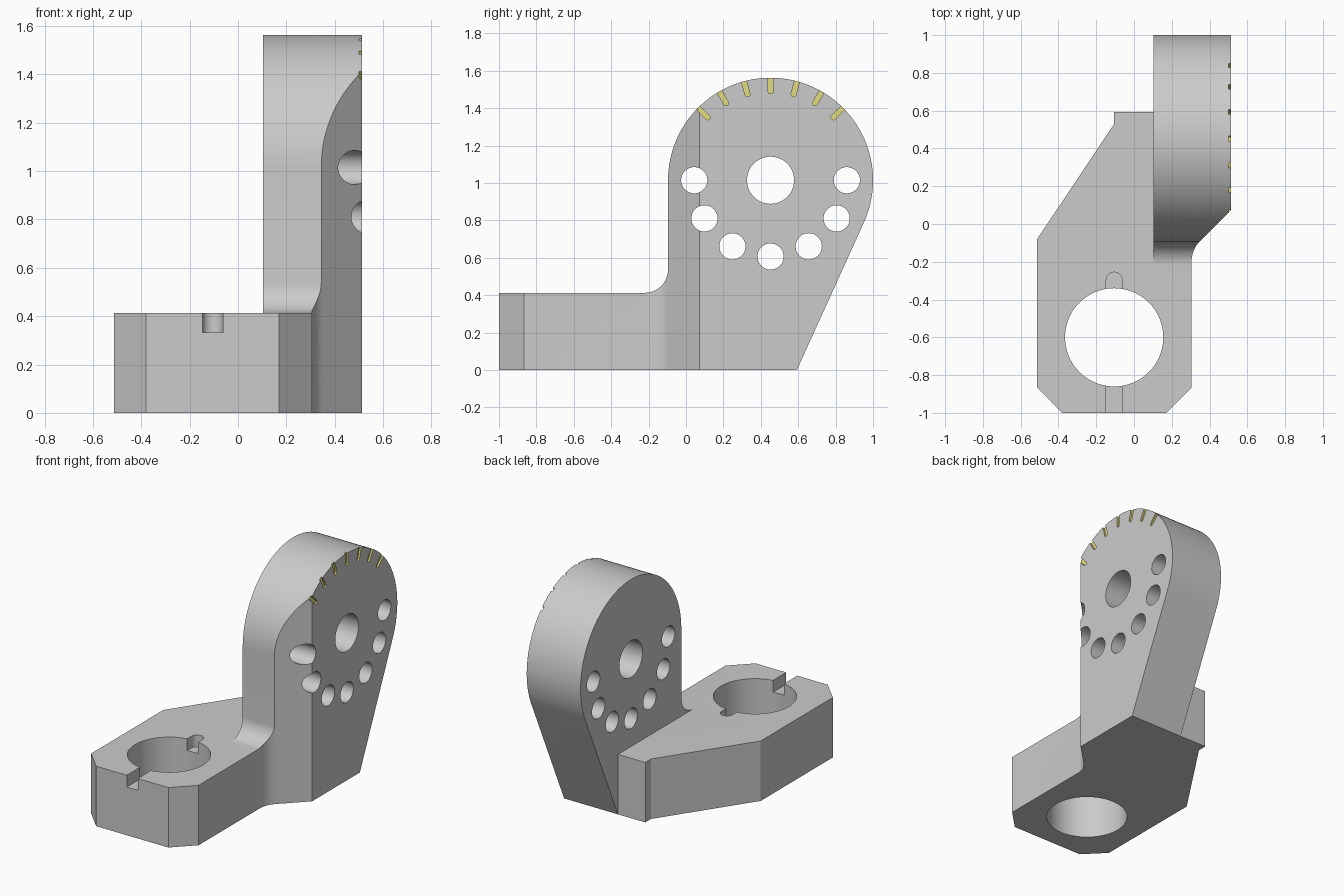
import bpy, bmesh
from math import cos, sin, radians, degrees, atan2, acos, hypot

if "Cube" in bpy.data.objects:
    bpy.data.objects.remove(bpy.data.objects["Cube"])


def arc(cx, cy, r, a0, a1, n):
    return [(cx + r * cos(radians(a0 + (a1 - a0) * i / n)),
             cy + r * sin(radians(a0 + (a1 - a0) * i / n))) for i in range(n + 1)]


def circle(cx, cy, r, n=64):
    return arc(cx, cy, r, 0, 360, n)[:-1]


def prism(name, outlines, lo, hi, axis='z', mat=None):
    """Extrude 2D outlines along z (xy outlines) or x (yz outlines)."""
    bm = bmesh.new()
    for pts in outlines:
        co = [(a, b, lo) if axis == 'z' else (lo, a, b) for a, b in pts]
        face = bm.faces.new([bm.verts.new(c) for c in co])
        ext = bmesh.ops.extrude_face_region(bm, geom=[face])['geom']
        d = (0, 0, hi - lo) if axis == 'z' else (hi - lo, 0, 0)
        bmesh.ops.translate(bm, vec=d, verts=[g for g in ext if isinstance(g, bmesh.types.BMVert)])
    bmesh.ops.recalc_face_normals(bm, faces=bm.faces)
    me = bpy.data.meshes.new(name)
    bm.to_mesh(me)
    bm.free()
    if mat:
        me.materials.append(mat)
    ob = bpy.data.objects.new(name, me)
    bpy.context.collection.objects.link(ob)
    return ob


def boolean(target, tool, op='DIFFERENCE', transfer=False):
    m = target.modifiers.new('cut', 'BOOLEAN')
    m.operation, m.object, m.solver = op, tool, 'EXACT'
    if transfer:
        m.material_mode = 'TRANSFER'
    bpy.context.view_layer.objects.active = target
    bpy.ops.object.modifier_apply(modifier=m.name)
    bpy.data.objects.remove(tool)


def material(name, col):
    m = bpy.data.materials.new(name)
    m.diffuse_color = col
    m.use_nodes = True
    m.node_tree.nodes["Principled BSDF"].inputs["Base Color"].default_value = m.diffuse_color
    return m


def rect(x0, x1, y0, y1):
    return [(x0, y0), (x1, y0), (x1, y1), (x0, y1)]


grey = material('grey', (0.8, 0.8, 0.8, 1))
yellow = material('mark_yellow', (0.75, 0.71, 0.2, 1))
CY, CZ, R, TOP = 0.452, 1.015, 0.548, 0.413

# plan outline of the whole bracket
plan = [(-0.513, -0.865), (-0.38, -1), (0.17, -1), (0.305, -0.865)]
plan += arc(0.455, -0.197, 0.15, 180, 135, 10)
plan += [(0.513, 0.073), (0.513, 1.1), (0.103, 1.1), (0.103, 0.593),
         (-0.105, 0.593), (-0.105, 0.53), (-0.513, -0.08)]
body = prism('pivot_bracket', [plan], 0, 1.7, mat=grey)

# side outline: base, fillet, round head, slanted back
foot = 0.593
dy, dz = foot - CY, -CZ
tangent = degrees(atan2(dz, dy) + acos(R / hypot(dy, dz)))
side = [(-1.2, -0.0), (foot, 0)] + arc(CY, CZ, R, tangent, 180, 72)
side += arc(CY - R - 0.125, TOP + 0.125, 0.125, 0, -90, 14) + [(-1.2, TOP)]
boolean(body, prism('side_tool', [side], -1, 1, 'x', grey), 'INTERSECT')

# clear the space beside the upright
boolean(body, prism('shelf_tool', [rect(-1, 0.103, -0.4, 1.3)], TOP, 2))

# bore in the base with its two key slots
boolean(body, prism('bore_tool', [circle(-0.105, -0.6, 0.26, 80)], -0.1, 0.6))
slot = [(-0.147, -1.2), (-0.063, -1.2)] + arc(-0.105, -0.297, 0.042, 0, 180, 16)
boolean(body, prism('slot_tool', [slot], 0.332, 0.6))

# pivot hole and ring of index holes
holes = [circle(CY, CZ, 0.126)]
for a in range(180, 361, 30):
    holes.append(circle(CY + 0.408 * cos(radians(a)), CZ + 0.408 * sin(radians(a)), 0.07, 48))
boolean(body, prism('holes_tool', holes, -0.2, 0.8, 'x'))

# engraved scale marks with rounded inner ends
marks = []
for a in range(45, 136, 15):
    c, s = cos(radians(a)), sin(radians(a))
    shape = [(0.6, -0.0135), (0.6, 0.0135)] + arc(0.476, 0, 0.0135, 90, 270, 10)
    marks.append([(CY + u * c - v * s, CZ + u * s + v * c) for u, v in shape])
boolean(body, prism('marks_tool', marks, 0.501, 0.6, 'x', yellow), transfer=True)

bpy.ops.object.select_all(action='DESELECT')
body.select_set(True)
bpy.context.view_layer.objects.active = body
bpy.ops.object.shade_smooth_by_angle(angle=radians(25))
